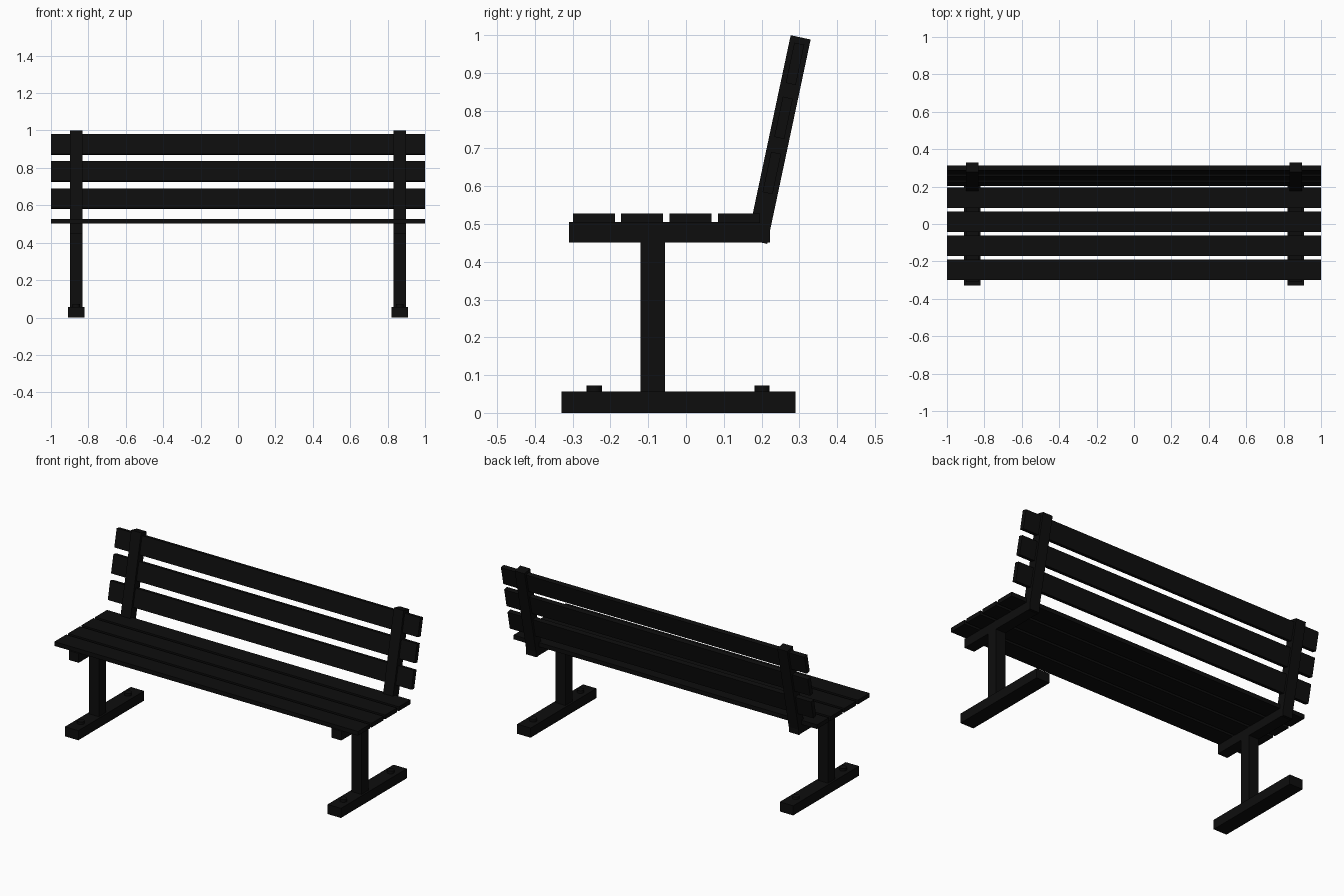
import bpy, bmesh, math
from mathutils import Matrix, Vector

if "Cube" in bpy.data.objects:
    bpy.data.objects.remove(bpy.data.objects["Cube"])

black = bpy.data.materials.new("black_paint")
black.diffuse_color = (0.004, 0.004, 0.004, 1)
black.use_nodes = True
black.node_tree.nodes["Principled BSDF"].inputs["Base Color"].default_value = black.diffuse_color

TILT = math.radians(12)      # backrest lean
SIDE_X = 0.865               # centre of each end frame


def finish(name, bm):
    me = bpy.data.meshes.new(name)
    bm.to_mesh(me)
    bm.free()
    me.materials.append(black)
    ob = bpy.data.objects.new(name, me)
    bpy.context.collection.objects.link(ob)
    return ob


def box(name, centre, size, lean=0.0):
    bm = bmesh.new()
    m = (Matrix.Translation(centre) @ Matrix.Rotation(-lean, 4, 'X')
         @ Matrix.Diagonal((*size, 1)))
    bmesh.ops.create_cube(bm, size=1, matrix=m)
    return finish(name, bm)


def bolt(name, centre, radius, height):
    bm = bmesh.new()
    bmesh.ops.create_cone(bm, cap_ends=True, segments=16, radius1=radius,
                          radius2=radius, depth=height,
                          matrix=Matrix.Translation(centre))
    ob = finish(name, bm)
    for p in ob.data.polygons:
        p.use_smooth = abs(p.normal.z) < 0.5
    for e in ob.data.edges:      # keep the cap rims crisp
        a, b = (ob.data.vertices[i].co.z for i in e.vertices)
        e.use_edge_sharp = abs(a - b) < 1e-5


# Point on the centre line of the leaning back posts at height z
def back_point(z, x=0.0):
    return Vector((x, 0.3035 - (0.994 - z) * math.tan(TILT), z))


# Seat slats
for i in range(4):
    box(f"seat_slat_{i + 1}", (0, -0.244 + 0.128 * i, 0.515), (2, 0.111, 0.025))

# Backrest slats, set into the posts
for i, z in enumerate((0.635, 0.781, 0.924)):
    box(f"back_slat_{i + 1}", back_point(z), (2, 0.027, 0.109), TILT)

# End frames: foot, post, seat bearer, leaning back post and anchor bolts
for side, s in (("left", -1), ("right", 1)):
    x = s * SIDE_X
    box(f"{side}_foot", (x, -0.02, 0.0285), (0.088, 0.62, 0.057))
    box(f"{side}_leg_post", (x, -0.0875, 0.254), (0.065, 0.065, 0.402))
    box(f"{side}_seat_bearer", (x, -0.044, 0.478), (0.065, 0.532, 0.055))
    box(f"{side}_back_post", back_point(0.7235, x), (0.065, 0.054, 0.553), TILT)
    for end, y in (("front", -0.243), ("back", 0.201)):
        bolt(f"{side}_{end}_bolt", (x, y, 0.064), 0.02, 0.018)
